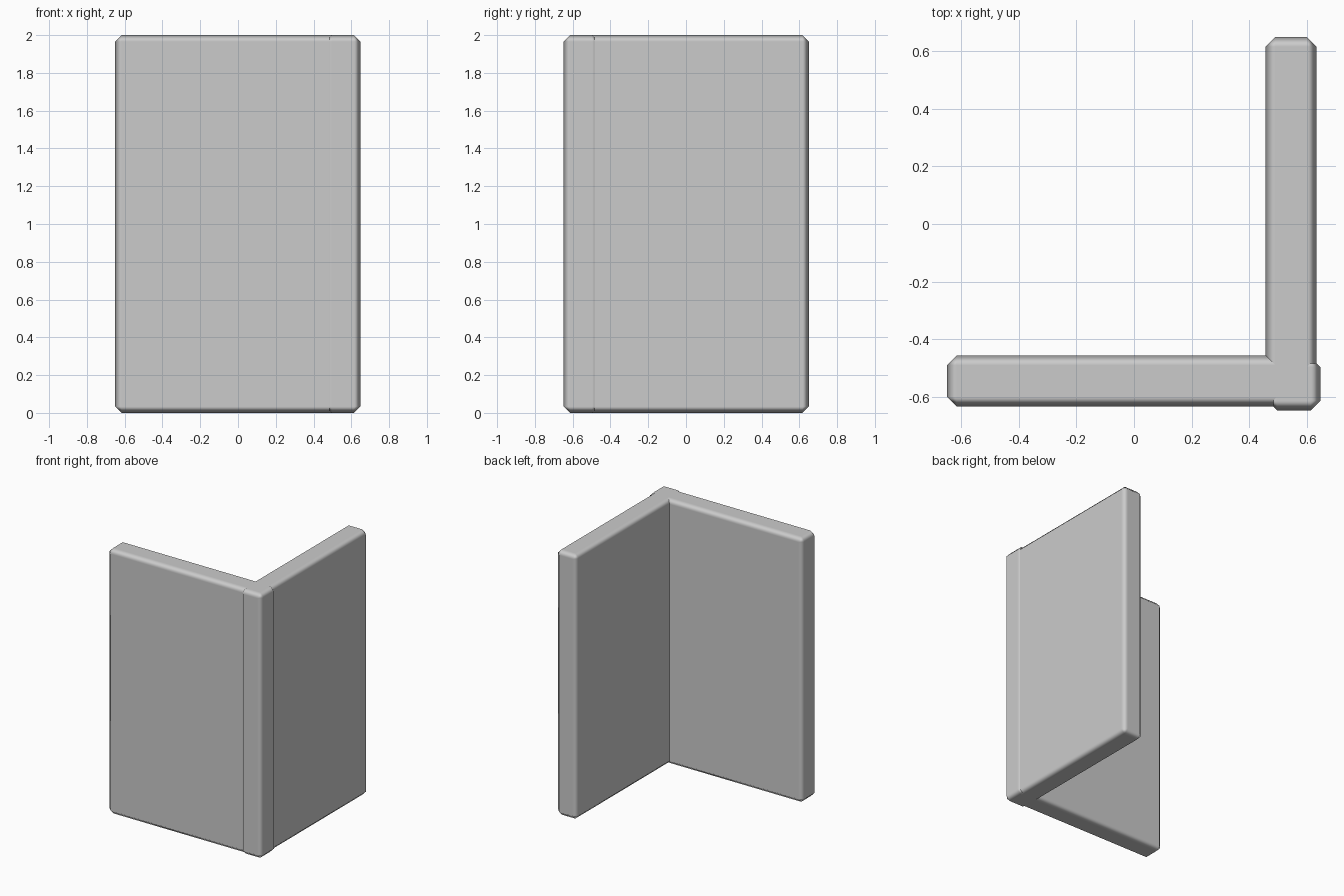
import bpy

if "Cube" in bpy.data.objects:
    bpy.data.objects.remove(bpy.data.objects["Cube"])


def chamfered_box(name, lo, hi, chamfer=0.034):
    """Box between two corners with softly shaded chamfered edges."""
    centre = [(a + b) / 2 for a, b in zip(lo, hi)]
    bpy.ops.mesh.primitive_cube_add(size=1, location=centre)
    obj = bpy.context.object
    obj.name = name
    obj.scale = [b - a for a, b in zip(lo, hi)]
    bpy.ops.object.transform_apply(location=False, rotation=False, scale=True)
    bpy.ops.object.shade_smooth()
    bevel = obj.modifiers.new("chamfer", 'BEVEL')
    bevel.width = chamfer
    bevel.segments = 1
    bevel.harden_normals = True
    return obj


# Two wall panels meeting at a right angle
chamfered_box("front_wall", (-0.65, -0.635, 0), (0.635, -0.457, 2))
chamfered_box("side_wall", (0.457, -0.635, 0), (0.635, 0.65, 2))

# Corner post standing slightly proud of the outer wall faces
chamfered_box("corner_post", (0.463, -0.648, 0), (0.648, -0.463, 2))
